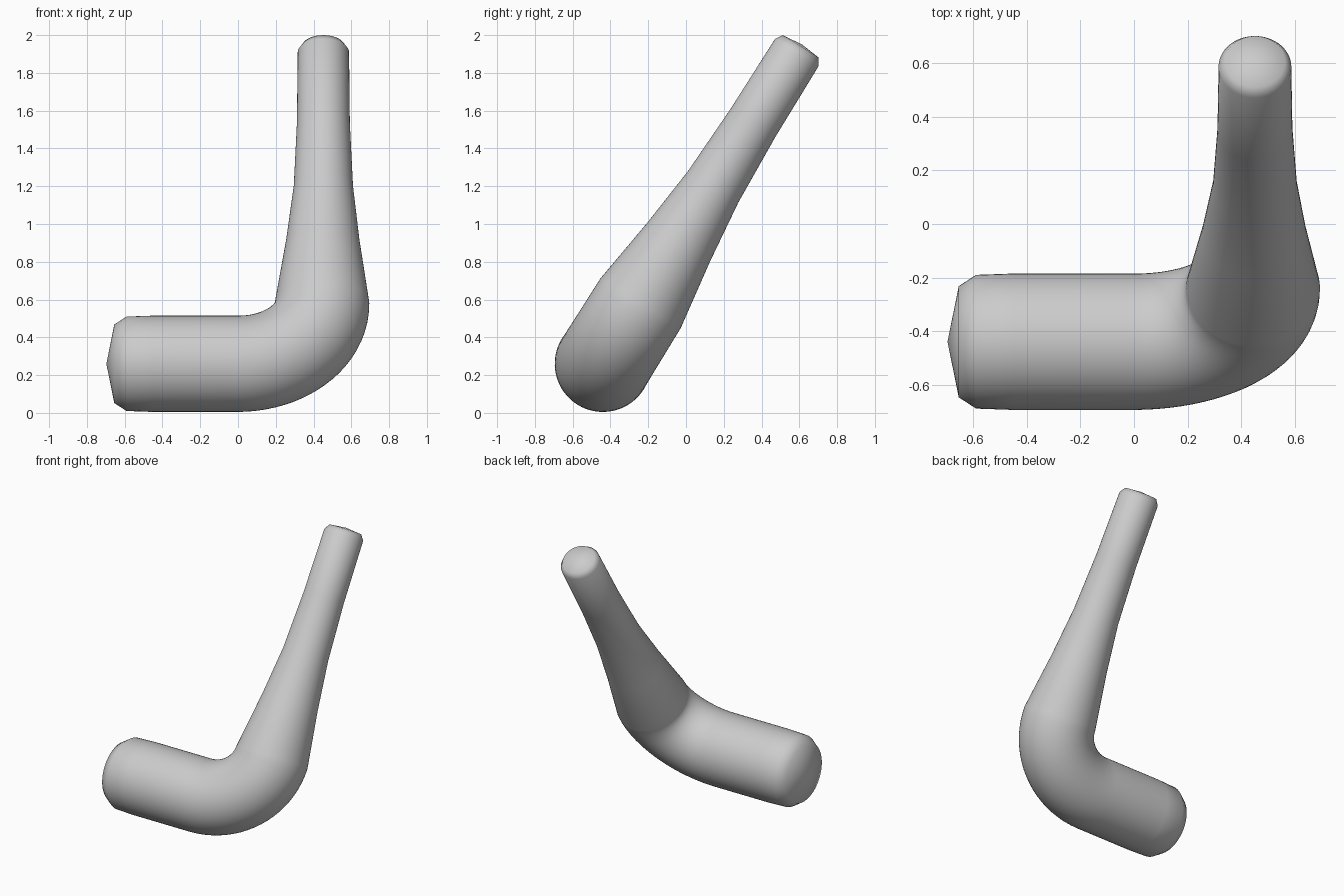
import bpy, bmesh, math
from mathutils import Vector

if "Cube" in bpy.data.objects:
    bpy.data.objects.remove(bpy.data.objects["Cube"])

SIDES = 64
AX = Vector((1, 0, 0))                       # direction of the short thick arm
UP = Vector((0, 0.529, 0.849)).normalized()  # direction of the long tapered arm
SIDE = AX.cross(UP)
ORIGIN = Vector((0, -0.44, 0.26))
BX, BU = 0.445, 0.377                        # elbow extents

# stations: (along AX, along UP, radius, tangent angle)
stations = [(-0.655, 0, 0.208, 0), (-0.59, 0, 0.25, 0), (-0.45, 0, 0.255, 0)]

# elbow
N = 20
for i in range(N + 1):
    t = math.pi / 2 * i / N
    ang = math.atan2(BU * math.sin(t), BX * math.cos(t))
    stations.append((BX * math.sin(t), BU * (1 - math.cos(t)), 0.255 - 0.005 * i / N, ang))

# tapered arm with rounded end
for u, r in [(0.384, 0.195), (0.728, 0.157), (1.125, 0.14), (1.565, 0.136), (1.603, 0.112)]:
    stations.append((BX + 0.007 * min(1, u / 0.7), BU + u, r, math.pi / 2))

bm = bmesh.new()
rings = []
for x, u, r, a in stations:
    c = ORIGIN + AX * x + UP * u
    n = -AX * math.sin(a) + UP * math.cos(a)
    rings.append([bm.verts.new(c + r * (n * math.cos(k * math.tau / SIDES) + SIDE * math.sin(k * math.tau / SIDES)))
                  for k in range(SIDES)])
for r0, r1 in zip(rings, rings[1:]):
    for k in range(SIDES):
        j = (k + 1) % SIDES
        bm.faces.new((r0[k], r0[j], r1[j], r1[k]))

# shallow cone caps
for ring, apex in ((rings[0], ORIGIN + AX * -0.697),
                   (rings[-1], ORIGIN + AX * (BX + 0.007) + UP * (BU + 1.615))):
    v = bm.verts.new(apex)
    for k in range(SIDES):
        bm.faces.new((ring[k], ring[(k + 1) % SIDES], v))
bmesh.ops.recalc_face_normals(bm, faces=bm.faces)

mesh = bpy.data.meshes.new("bent_tapered_handle")
bm.to_mesh(mesh)
bm.free()
obj = bpy.data.objects.new("bent_tapered_handle", mesh)
bpy.context.collection.objects.link(obj)
for p in mesh.polygons:
    p.use_smooth = True
